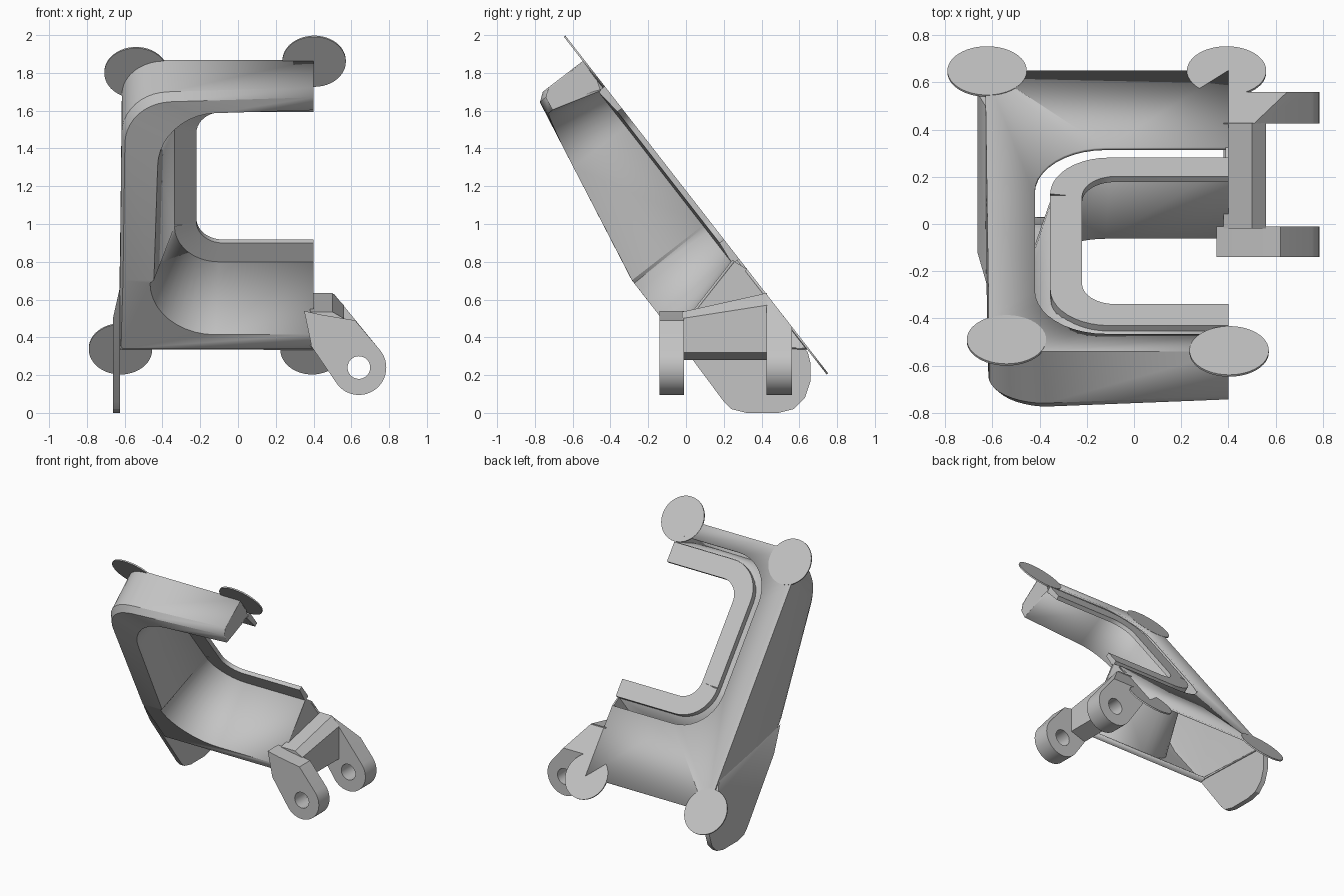
import bpy, bmesh, math
from mathutils import Vector

if "Cube" in bpy.data.objects:
    bpy.data.objects.remove(bpy.data.objects["Cube"], do_unlink=True)

grey = bpy.data.materials.new("light grey")
grey.use_nodes = True
grey.diffuse_color = (0.55, 0.55, 0.55, 1)
grey.node_tree.nodes["Principled BSDF"].inputs["Base Color"].default_value = (0.55, 0.55, 0.55, 1)

# Tilted frame: x across, v up the sloping back plane, w depth in front of it
ORIGIN = Vector((0, 0.76, 0.2))
UP = Vector((0, -0.614, 0.789))
IN = Vector((0, -0.789, -0.614))


def place(x, v, w):
    return ORIGIN + UP * v + IN * w + Vector((x, 0, 0))


def finish(ob, angle=30):
    ob.data.materials.clear()
    ob.data.materials.append(grey)
    bpy.ops.object.select_all(action='DESELECT')
    ob.select_set(True)
    bpy.context.view_layer.objects.active = ob
    bpy.ops.object.shade_smooth_by_angle(angle=math.radians(angle))
    return ob


def add_object(name, bm):
    bmesh.ops.recalc_face_normals(bm, faces=bm.faces)
    mesh = bpy.data.meshes.new(name)
    bm.to_mesh(mesh)
    bm.free()
    ob = bpy.data.objects.new(name, mesh)
    bpy.context.collection.objects.link(ob)
    return finish(ob)


def solid(name, loop_a, loop_b):
    """Closed solid between two matching outlines."""
    bm = bmesh.new()
    a = [bm.verts.new(p) for p in loop_a]
    b = [bm.verts.new(p) for p in loop_b]
    bm.faces.new(a)
    bm.faces.new(b[::-1])
    n = len(a)
    for i in range(n):
        bm.faces.new((a[i], a[(i + 1) % n], b[(i + 1) % n], b[i]))
    return add_object(name, bm)


ARC = 10
END = 0.4


def c_path(x_top, x_low, v_top, v_low, r_top, r_low):
    """Open C outline with two rounded corners, as (x, v) points."""
    pts = [(END, v_top)]
    for i in range(ARC + 1):
        a = math.pi / 2 * (1 + i / ARC)
        pts.append((x_top + r_top * (1 + math.cos(a)), v_top - r_top * (1 - math.sin(a))))
    pts.append(((x_top + x_low) / 2, 1.04))
    for i in range(ARC + 1):
        a = math.pi / 2 * (2 + i / ARC)
        pts.append((x_low + r_low * (1 + math.cos(a)), v_low + r_low * (1 + math.sin(a))))
    return pts + [(END, v_low)]


def front_depth(x, v):
    w = min(0.512, 0.317 + (2.08 - v) * 0.19)
    return w - (0.05 * max(0, x + 0.4) if v > 1.8 else 0)


def flat(path, w=0.007):
    return [place(x, v, w) for x, v in path]


def front(path, lift=0):
    return [place(x, v, front_depth(x, v) - lift) for x, v in path]


# Frame shell: back plate, outer wall, chamfer, front face, inner wall
slot = flat(c_path(-0.42, -0.42, 1.995, 0.71, 0.3, 0.3))
back_edge = flat(c_path(-0.61, -0.625, 2.11, 0.18, 0.22, 0.01))
outer_front = front(c_path(-0.61, -0.625, 2.11, 0.58, 0.24, 0.01), 0.035)
chamfer = front(c_path(-0.595, -0.615, 2.08, 0.585, 0.24, 0.01))
inner_front = front(c_path(-0.43, -0.47, 2.012, 0.67, 0.31, 0.35))
lip_back = flat(c_path(-0.34, -0.34, 1.938, 0.79, 0.24, 0.24), 0.03)
sections = [slot, back_edge, outer_front, chamfer, inner_front, lip_back]

bm = bmesh.new()
rows = [[bm.verts.new(p) for p in s] for s in sections]
last = len(slot) - 2
for k in range(len(rows) - 1):
    for i in range(last + 1):
        if k == 1 and i >= last:      # underside stays open
            continue
        bm.faces.new((rows[k][i], rows[k][i + 1], rows[k + 1][i + 1], rows[k + 1][i]))
frame = add_object("frame", bm)
shell = frame.modifiers.new("wall", 'SOLIDIFY')
shell.thickness = 0.014
shell.offset = 0

# Flat lip around the opening, flush with the back
lip_out = c_path(-0.355, -0.355, 1.938, 0.78, 0.25, 0.25)
lip_in = c_path(-0.22, -0.22, 1.79, 0.91, 0.14, 0.14)
bm = bmesh.new()
grid = [[bm.verts.new(p) for p in flat(path, w)]
        for path, w in ((lip_out, 0), (lip_in, 0), (lip_in, 0.03), (lip_out, 0.045))]
for k in range(4):
    a, b = grid[k], grid[(k + 1) % 4]
    for i in range(last + 1):
        bm.faces.new((a[i], a[i + 1], b[i + 1], b[i]))
for i in (0, -1):
    bm.faces.new([row[i] for row in grid])
add_object("opening_lip", bm)

# End caps of the two arms
top_w = front_depth(END, 2.08)
caps = {
    "upper_end_cap": [(2.11, 0), (2.11, top_w - 0.035), (2.08, top_w),
                      (2.012, front_depth(END, 2.012)), (1.938, 0.03), (1.995, 0.01)],
    "lower_end_cap": [(0.67, 0.505), (0.79, 0.03), (0.71, 0), (0.5, 0), (0.56, 0.45)],
}
for name, pts in caps.items():
    solid(name, [place(END - 0.012, v, w) for v, w in pts], [place(END, v, w) for v, w in pts])

# Thin round pads on the corners
for name, x, v in (("lower_right_pad", -0.622, 0.18), ("lower_left_pad", 0.392, 0.18),
                   ("upper_right_pad", -0.54, 2.034), ("upper_left_pad", 0.403, 2.11)):
    low = 1.94 if name == "upper_left_pad" else -1
    rim = [(x + 0.168 * math.cos(a), max(low, v + 0.168 * math.sin(a)))
           for a in (math.tau * i / 48 for i in range(48))]
    solid(name, flat(rim, 0), flat(rim, 0.01))

# Side leg with a flared upper edge
foot = [(0.2, 0.06), (0.24, 0.02), (0.32, 0), (0.49, 0), (0.57, 0.02),
        (0.63, 0.08), (0.66, 0.17), (0.66, 0.26), (0.645, 0.32), (0.61, 0.365)]


def leg_outline(x, v_back, v_front):
    return ([place(x, v_front, 0.512)] + [Vector((x, y, z)) for y, z in foot]
            + [place(x, v_back, 0.012)])


solid("side_leg", leg_outline(-0.662, 0.32, 0.78), leg_outline(-0.625, 0.42, 0.99))

# Hinge lugs with pin holes
HX, HZ = 0.64, 0.24


def hinge_lug(name, root, y0, y1, clip=False):
    arc = [(HX + 0.145 * math.cos(a), HZ + 0.145 * math.sin(a))
           for a in (math.radians(38 - 178 * i / 24) for i in range(25))]
    hole = [(HX + 0.06 * math.cos(a), HZ + 0.06 * math.sin(a))
            for a in (math.tau * i / 32 for i in range(32))]
    curve = bpy.data.curves.new(name, 'CURVE')
    curve.dimensions = '2D'
    curve.fill_mode = 'BOTH'
    curve.extrude = (y1 - y0) / 2
    for pts in (root + arc, hole):
        spline = curve.splines.new('POLY')
        spline.points.add(len(pts) - 1)
        for p, (x, z) in zip(spline.points, pts):
            p.co = (x, z, 0, 1)
        spline.use_cyclic_u = True
    ob = bpy.data.objects.new(name, curve)
    bpy.context.collection.objects.link(ob)
    bpy.ops.object.select_all(action='DESELECT')
    ob.select_set(True)
    bpy.context.view_layer.objects.active = ob
    bpy.ops.object.convert(target='MESH')
    ob = bpy.context.view_layer.objects.active
    bm = bmesh.new()
    bm.from_mesh(ob.data)
    for p in bm.verts:
        p.co = Vector((p.co.x, (y0 + y1) / 2 - p.co.z, p.co.y))
    bmesh.ops.remove_doubles(bm, verts=bm.verts, dist=0.0001)
    if clip:  # trim flush with the sloping back
        cut = bmesh.ops.bisect_plane(bm, geom=bm.verts[:] + bm.edges[:] + bm.faces[:],
                                     plane_co=ORIGIN, plane_no=-IN, clear_outer=True)
        edges = [e for e in cut["geom_cut"] if isinstance(e, bmesh.types.BMEdge)]
        bmesh.ops.holes_fill(bm, edges=edges, sides=0)
    bmesh.ops.recalc_face_normals(bm, faces=bm.faces)
    bm.to_mesh(ob.data)
    bm.free()
    finish(ob)


hinge_lug("front_hinge_lug", [(0.39, 0.35), (0.35, 0.54), (0.44, 0.52), (0.62, 0.49)], -0.14, -0.01)
hinge_lug("back_hinge_lug", [(0.39, 0.35), (0.39, 0.64), (0.5, 0.64)], 0.425, 0.56, True)


# Web joining the lugs to the frame
def web_outline(y, top, shoulder):
    return [Vector((x, y, z)) for x, z in ((0.38, 0.36), (0.38, top), (0.5, top),
                                           (0.56, shoulder), (0.56, 0.32), (0.44, 0.28))]


solid("hinge_web", web_outline(-0.02, 0.535, 0.5), web_outline(0.428, 0.635, 0.57))
